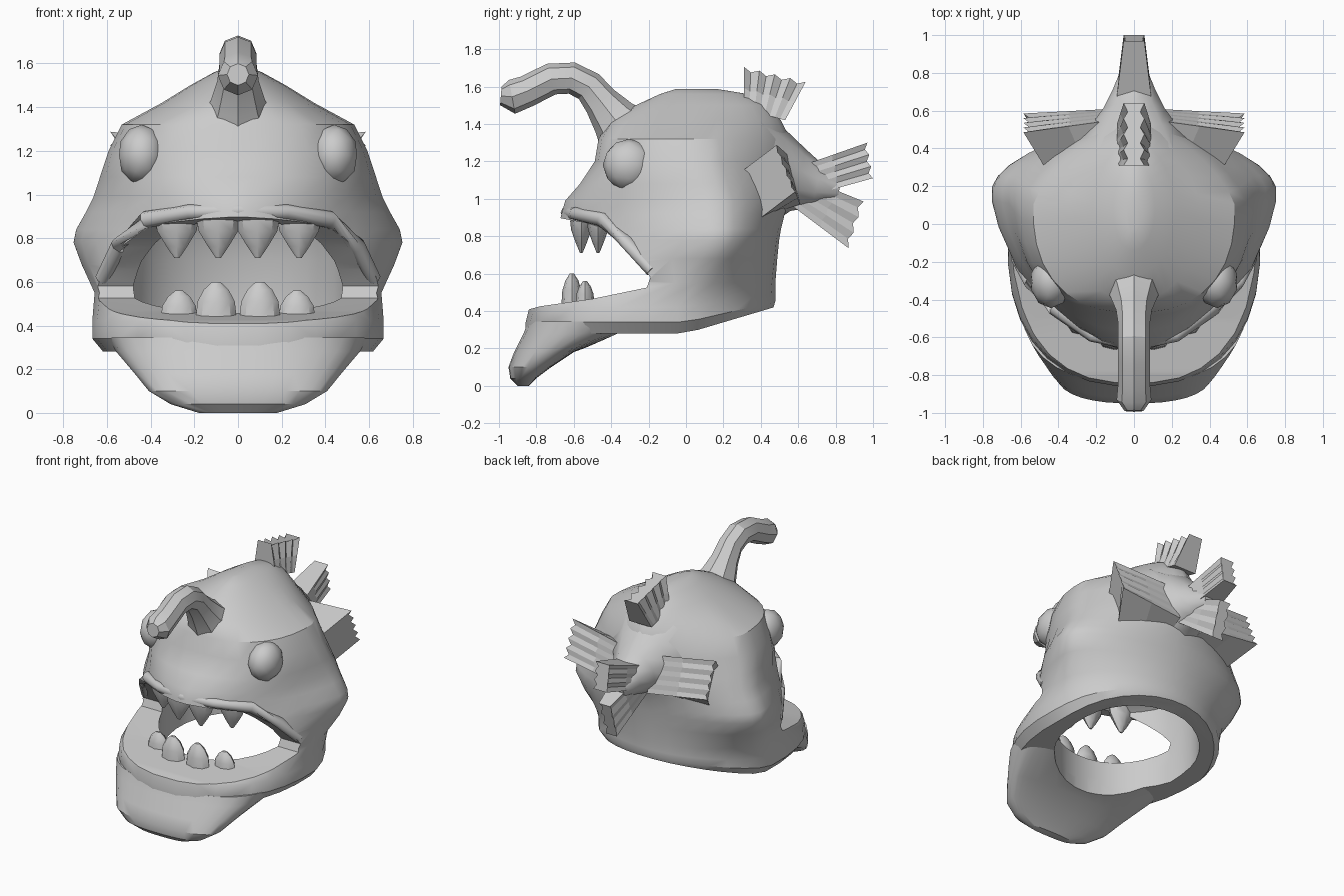
import bpy, bmesh, math
from mathutils import Vector

cube = bpy.data.objects.get("Cube")
if cube:
    bpy.data.objects.remove(cube, do_unlink=True)

grey = bpy.data.materials.new("plain_grey")
grey.use_nodes = True
grey.diffuse_color = (0.6, 0.6, 0.6, 1)
grey.node_tree.nodes["Principled BSDF"].inputs["Base Color"].default_value = (0.6, 0.6, 0.6, 1)


def finish(name, bm):
    bmesh.ops.recalc_face_normals(bm, faces=bm.faces)
    mesh = bpy.data.meshes.new(name)
    bm.to_mesh(mesh)
    bm.free()
    mesh.materials.append(grey)
    obj = bpy.data.objects.new(name, mesh)
    bpy.context.collection.objects.link(obj)
    return obj


def activate(obj):
    bpy.ops.object.select_all(action='DESELECT')
    obj.select_set(True)
    bpy.context.view_layer.objects.active = obj


def smooth(obj, angle=32):
    activate(obj)
    bpy.ops.object.shade_smooth_by_angle(angle=math.radians(angle))


def loft(name, rings):
    """Skin a list of equal-length point rings and cap both ends."""
    bm = bmesh.new()
    rows = [[bm.verts.new(p) for p in ring] for ring in rings]
    n = len(rows[0])
    for a, b in zip(rows, rows[1:]):
        for i in range(n):
            j = (i + 1) % n
            bm.faces.new((a[i], a[j], b[j], b[i]))
    bm.faces.new(rows[0])
    bm.faces.new(rows[-1])
    return finish(name, bm)


def oval(z, front, back, cy, half, front_power=2.0, back_power=2.0, tilt=0.0, n=32):
    """Horizontal egg-shaped ring, widest at cy."""
    ring = []
    for i in range(n):
        a = math.tau * (i + 0.5) / n
        c, s = math.cos(a), math.sin(a)
        e = 2 / (back_power if s > 0 else front_power)
        reach = back - cy if s > 0 else cy - front
        y = cy + reach * math.copysign(abs(s) ** e, s)
        ring.append((half * math.copysign(abs(c) ** e, c), y, z + tilt * max(0, y)))
    return ring


def tube(name, path, sides=8):
    """Round sections (x, y, z, radius) set square to the path."""
    pts = [Vector(p[:3]) for p in path]
    rings = []
    for k, p in enumerate(pts):
        d = (pts[min(k + 1, len(pts) - 1)] - pts[max(k - 1, 0)]).normalized()
        ref = Vector((1, 0, 0)) if abs(d.x) < 0.7 else Vector((0, 0, 1))
        u = d.cross(ref).normalized()
        v = d.cross(u)
        rings.append([p + path[k][3] * (u * math.cos(math.tau * i / sides)
                      + v * math.sin(math.tau * i / sides)) for i in range(sides)])
    return loft(name, rings)


def fin(name, base, tip, h0, h1, t0, t1, ribs, jag=0.02, pinch=0.2):
    """Ribbed slab: h is half height and t half thickness, at base and tip."""
    base, tip, h0, h1, t0, t1 = map(Vector, (base, tip, h0, h1, t0, t1))
    out = (tip - base).normalized()
    n = 2 * ribs
    rings = []
    for f in (0, 0.5, 1):
        side_a, side_b = [], []
        for i in range(n + 1):
            s = 2 * i / n - 1
            dip = f * (i % 2)
            c = base.lerp(tip, f) + h0.lerp(h1, f) * s - out * jag * dip
            t = t0.lerp(t1, f) * (1 - pinch * dip)
            side_a.append(c + t)
            side_b.append(c - t)
        rings.append(side_a + side_b[::-1])
    return loft(name, rings)


def cut(obj, cutter):
    mod = obj.modifiers.new("cut", 'BOOLEAN')
    mod.operation = 'DIFFERENCE'
    mod.solver = 'EXACT'
    mod.object = cutter
    activate(obj)
    bpy.ops.object.modifier_apply(modifier=mod.name)


# Body shell: z, front y, back y, widest y, half width, front and back roundness
body_rows = [(.28, -.86, .47, -.1, .62, 2.4, 2.0), (.34, -.86, .48, -.1, .67, 2.4, 2.0),
             (.42, -.84, .48, -.1, .67, 2.4, 2.0), (.55, -.80, .48, .02, .66, 2.0, 1.9),
             (.68, -.76, .49, .13, .72, 1.7, 1.8), (.78, -.71, .50, .17, .757, 1.6, 1.8),
             (.84, -.69, .51, .17, .745, 1.6, 1.8),
             (.92, -.67, .53, .17, .70, 1.7, 1.7), (.99, -.65, .56, .17, .665, 1.8, 1.6),
             (1.08, -.57, .58, .14, .635, 2.1, 1.5), (1.2, -.49, .58, .11, .595, 2.4, 1.4),
             (1.32, -.47, .56, .09, .535, 2.4, 1.4), (1.42, -.41, .51, .08, .35, 2.1, 1.5),
             (1.5, -.27, .44, .08, .22, 2, 1.8), (1.56, -.14, .33, .08, .11, 2, 2),
             (1.588, -.05, .16, .05, .04, 2, 2)]
body = loft("body", [oval(*r, max(0, .55 - r[0]) * 1.1) for r in body_rows])

# Chin scoop under the lower lip
chin = loft("chin", [oval(*r, 2.4, 2.4) for r in (
    (.345, -.845, -.2, -.4, .60), (.28, -.87, -.33, -.5, .56), (.18, -.92, -.6, -.68, .475),
    (.1, -.95, -.72, -.79, .41), (.04, -.94, -.8, -.85, .31), (0, -.9, -.84, -.87, .18))])

# Mouth wedge and open throat are cut away
profile = [(-1.2, 1.0), (-.64, .89), (-.46, .855), (-.35, .76), (-.25, .66), (-.19, .58),
           (-.21, .525), (-.5, .465), (-.78, .425), (-1.2, .31)]
mouth = loft("mouth_cutter", [[(x, y, z) for y, z in profile] for x in (-1, 1)])
throat = loft("throat_cutter", [oval(*r) for r in (
    (-.2, -.55, .37, -.05, .5), (.42, -.55, .37, -.05, .5), (.7, -.55, .37, -.05, .5),
    (.86, -.56, .3, -.05, .48), (.95, -.4, .1, -.1, .3))])
cut(body, mouth)
cut(body, throat)
cut(chin, throat)
for helper in (mouth, throat):
    bpy.data.objects.remove(helper, do_unlink=True)
smooth(body)
smooth(chin)

# Upper lip ridge running into the jaw corners
half_lip = [(.22, -.59, .92, .035), (.42, -.445, .885, .04), (.545, -.31, .765, .04),
            (.62, -.18, .615, .035)]
lip = [(-x, y, z, r) for x, y, z, r in half_lip[::-1]] + [(0, -.635, .925, .035)] + half_lip
smooth(tube("upper_lip", lip, 8), 50)

# Lure stalk curling forward from the forehead
smooth(tube("lure", [(0, -.30, 1.33, .18), (0, -.385, 1.43, .125), (0, -.455, 1.52, .095),
                     (0, -.52, 1.60, .085), (0, -.61, 1.645, .085), (0, -.72, 1.64, .085),
                     (0, -.85, 1.575, .085), (0, -.93, 1.545, .092), (0, -.99, 1.55, .05)]), 25)

# Tail stem and ribbed lobes
smooth(tube("tail_stem", [(0, .38, 1.13, .34), (0, .5, 1.12, .25), (0, .6, 1.1, .17),
                          (0, .7, 1.07, .12), (0, .82, 1.05, .07)], 10), 40)
fin("tail_upper_lobe", (0, .62, 1.09), (0, .985, 1.205), (0, -.02, .08), (0, -.015, .095),
    (.1, 0, 0), (.055, 0, 0), 3)
fin("tail_lower_lobe", (0, .62, 1.03), (0, .91, .86), (0, .05, .07), (0, .04, .125),
    (.09, 0, 0), (.045, 0, 0), 3)

# Dorsal fin
fin("dorsal_fin", (0, .42, 1.45), (0, .475, 1.665), (0, .11, -.03), (0, .165, -.04),
    (.09, 0, 0), (.055, 0, 0), 4, pinch=.4)

for side, label in ((1, "left"), (-1, "right")):
    # Side fins with a slanted ribbed end
    fin(label + "_side_fin", (side * .1, .52, 1.08), (side * .53, .445, 1.095),
        (0, -.03, .13), (0, -.05, .125), (side * .01, .06, .02), (side * .055, .09, .068), 4,
        pinch=.12)

    # Low bulging eyes set into the face corners
    bm = bmesh.new()
    bmesh.ops.create_icosphere(bm, subdivisions=2, radius=1)
    for v in bm.verts:
        v.co = Vector((side * (.44 + .11 * v.co.x), -.305 + .14 * v.co.y, 1.18 + .14 * v.co.z))
    smooth(finish(label + "_eye", bm), 40)

    # Teeth: x, y, root z, tip z, half width
    for row, x, y, root, tip, w in (("upper_inner", .09, -.56, .885, .71, .1),
                                    ("upper_outer", .28, -.47, .885, .71, .1),
                                    ("lower_inner", .1, -.61, .42, .6, .095),
                                    ("lower_outer", .27, -.54, .42, .56, .085)):
        shape = ((0, 1), (.3, .9), (.7, .48), (1, .12))
        if row.startswith("lower"):
            shape = ((0, 1), (.5, .9), (.8, .6), (1, .2))
        rings = [[(side * x + w * r * math.cos(math.tau * i / 8),
                   y + .6 * w * r * math.sin(math.tau * i / 8),
                   root + (tip - root) * t) for i in range(8)] for t, r in shape]
        smooth(loft(f"{label}_{row}_tooth", rings), 40)
